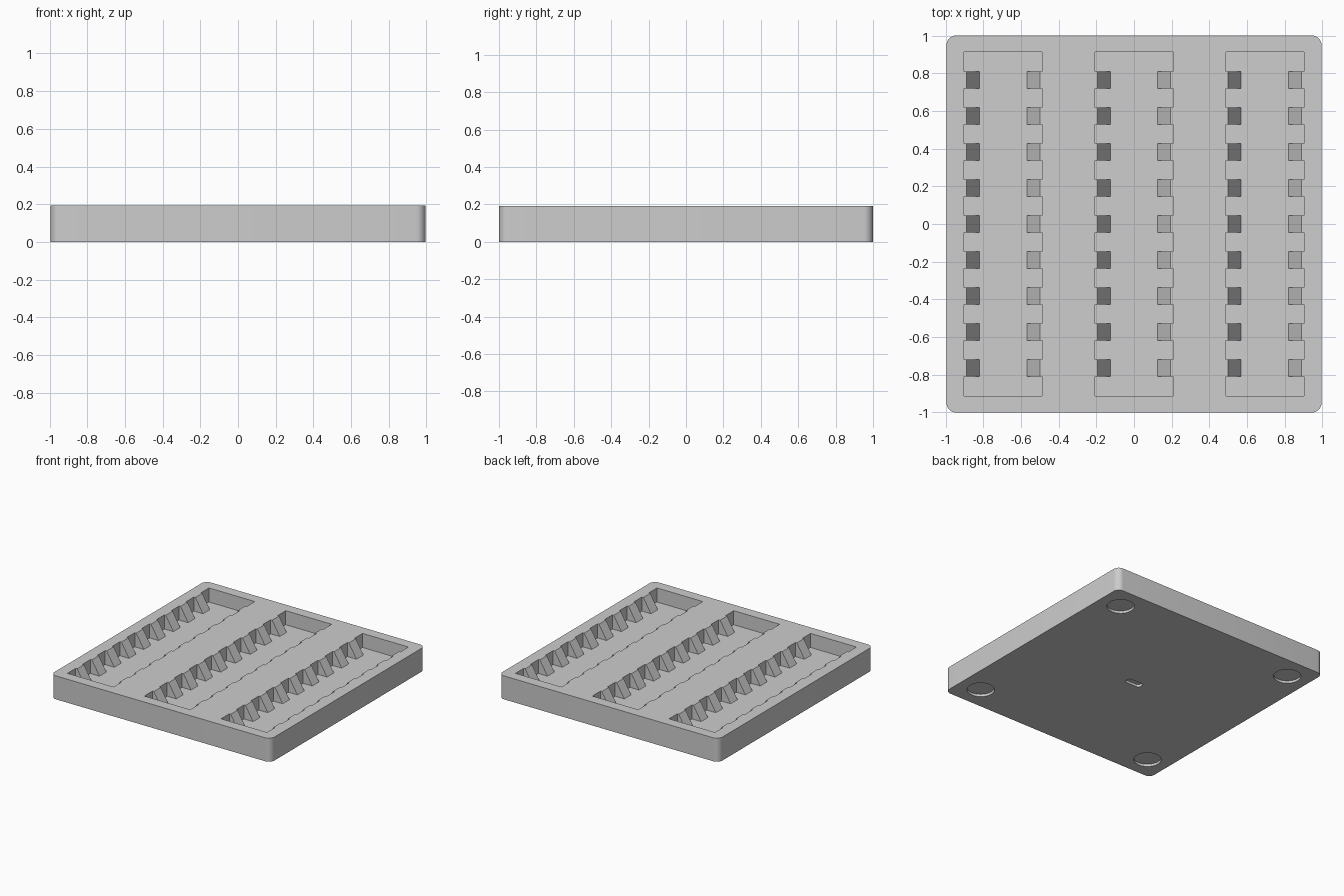
import bpy
import bmesh

W, L, H = 1.99, 2.0, 0.192      # tray size
FLOOR = 0.077                   # pocket floor height
POCKET_X = (-0.695, 0, 0.695)
HALF_W, HALF_L = 0.208, 0.914   # pocket half sizes
TEETH, PITCH, TOOTH = 9, 0.191, 0.089
INSET_TOP, INSET_LOW = 0.013, 0.082
FOOT = 0.81                     # foot recess offset

old = bpy.data.objects.get("Cube")
if old:
    bpy.data.objects.remove(old, do_unlink=True)

grey = bpy.data.materials.new("light_grey")
grey.use_nodes = True
colour = (0.61, 0.61, 0.61, 1)
grey.diffuse_color = colour
grey.node_tree.nodes["Principled BSDF"].inputs["Base Color"].default_value = colour


def make_object(name, bm):
    bmesh.ops.recalc_face_normals(bm, faces=bm.faces)
    mesh = bpy.data.meshes.new(name)
    bm.to_mesh(mesh)
    bm.free()
    mesh.materials.append(grey)
    obj = bpy.data.objects.new(name, mesh)
    bpy.context.collection.objects.link(obj)
    return obj


def rounded_box(name, size, centre, radius, segments=8):
    """Box with rounded vertical edges."""
    bm = bmesh.new()
    bmesh.ops.create_cube(bm, size=1)
    bmesh.ops.scale(bm, vec=size, verts=bm.verts)
    bmesh.ops.translate(bm, vec=centre, verts=bm.verts)
    upright = [e for e in bm.edges
               if abs(e.verts[0].co.z - e.verts[1].co.z) > size[2] / 2]
    bmesh.ops.bevel(bm, geom=upright, offset=radius, segments=segments,
                    profile=0.5, affect='EDGES')
    return make_object(name, bm)


def notched_outline(inset):
    """Pocket outline with a row of notches along both long sides."""
    side = [(HALF_W, -HALF_L)]
    for i in range(TEETH):
        y = (i - (TEETH - 1) / 2) * PITCH
        lo, hi = y - TOOTH / 2, y + TOOTH / 2
        side += [(HALF_W, lo), (HALF_W - inset, lo),
                 (HALF_W - inset, hi), (HALF_W, hi)]
    side.append((HALF_W, HALF_L))
    return side + [(-x, y) for x, y in reversed(side)]


def pocket_cutter(x0):
    """Loft from the low outline to one just above the tray top."""
    over = 0.02
    slope = (INSET_LOW - INSET_TOP) / (H - FLOOR)
    bm = bmesh.new()
    rings = []
    for inset, z in ((INSET_LOW, FLOOR), (INSET_TOP - slope * over, H + over)):
        rings.append([bm.verts.new((x + x0, y, z))
                      for x, y in notched_outline(inset)])
    low, top = rings
    bm.faces.new(low)
    bm.faces.new(top)
    for i in range(len(low)):
        j = (i + 1) % len(low)
        bm.faces.new((low[i], low[j], top[j], top[i]))
    return make_object("pocket_cutter", bm)


def foot_cutter(x, y):
    bm = bmesh.new()
    bmesh.ops.create_cone(bm, cap_ends=True, segments=48, radius1=0.102,
                          radius2=0.102, depth=0.04)
    bmesh.ops.translate(bm, vec=(x, y, 0), verts=bm.verts)
    return make_object("foot_cutter", bm)


# Tray block
tray = rounded_box("tray", (W, L, H), (0, 0, H / 2), 0.05)

# Toothed pockets, round foot recesses and a small slot underneath
cutters = [pocket_cutter(x) for x in POCKET_X]
cutters += [foot_cutter(sx * FOOT, sy * FOOT) for sx in (-1, 1) for sy in (-1, 1)]
cutters.append(rounded_box("slot_cutter", (0.14, 0.06, 0.04), (0, 0, 0), 0.025, 5))

bpy.context.view_layer.objects.active = tray
for cutter in cutters:
    mod = tray.modifiers.new("cut", 'BOOLEAN')
    mod.operation = 'DIFFERENCE'
    mod.solver = 'EXACT'
    mod.object = cutter
    bpy.ops.object.modifier_apply(modifier=mod.name)
    bpy.data.objects.remove(cutter, do_unlink=True)

# Smooth corners, crisp edges
bpy.ops.object.select_all(action='DESELECT')
tray.select_set(True)
bpy.ops.object.shade_smooth_by_angle(angle=0.5)
